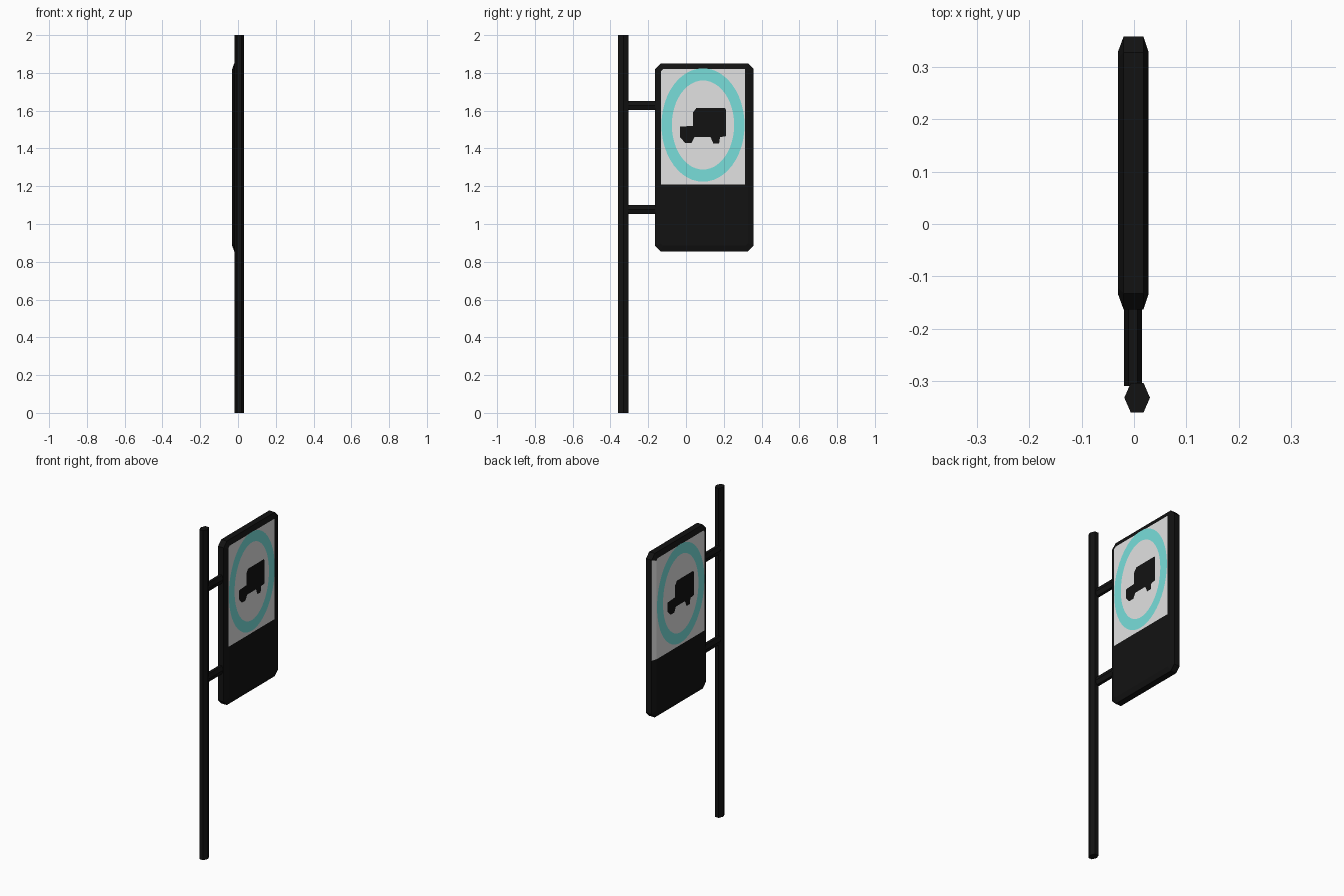
import bpy, bmesh, math
from mathutils import Matrix, Vector

if "Cube" in bpy.data.objects:
    bpy.data.objects.remove(bpy.data.objects["Cube"])


def mat(name, r, g, b):
    m = bpy.data.materials.new(name)
    m.diffuse_color = (r, g, b, 1)
    m.use_nodes = True
    m.node_tree.nodes["Principled BSDF"].inputs["Base Color"].default_value = m.diffuse_color
    return m


BLACK = mat("black", 0.006, 0.006, 0.006)
WHITE = mat("white", 0.76, 0.76, 0.76)
CYAN = mat("cyan", 0.19, 0.73, 0.70)


def finish(bm, name, *mats):
    me = bpy.data.meshes.new(name)
    bm.to_mesh(me)
    bm.free()
    for m in mats:
        me.materials.append(m)
    ob = bpy.data.objects.new(name, me)
    bpy.context.collection.objects.link(ob)
    return ob


def hex_tube(name, centre, rot, scale):
    """Six-sided tube, scaled from a unit hexagon prism."""
    bm = bmesh.new()
    bmesh.ops.create_cone(bm, cap_ends=True, segments=6, radius1=1, radius2=1, depth=1)
    # put hexagon corners on the local x axis
    if not any(abs(v.co.x) > 0.99 for v in bm.verts):
        bmesh.ops.rotate(bm, verts=bm.verts, matrix=Matrix.Rotation(math.radians(30), 3, 'Z'))
    bm.transform(Matrix.Translation(centre) @ rot @ Matrix.Diagonal((*scale, 1)))
    return finish(bm, name, BLACK)


# Post and the two arms that carry the panel
hex_tube("post", (0.006, -0.332, 1.0), Matrix.Identity(4), (0.0245, 0.0325, 2.0))
for name, z in (("upper_arm", 1.627), ("lower_arm", 1.077)):
    hex_tube(name, (-0.002, -0.225, z), Matrix.Rotation(math.pi / 2, 4, 'X'), (0.017, 0.0285, 0.17))

# Panel: octagonal outline with a bevelled rim on both faces
Y0, Y1, Z0, Z1 = -0.163, 0.358, 0.855, 1.85


def outline(inset, c):
    a, b, d, e = Y0 + inset, Y1 - inset, Z0 + inset, Z1 - inset
    return [(a + c, d), (b - c, d), (b, d + c), (b, e - c),
            (b - c, e), (a + c, e), (a, e - c), (a, d + c)]


bm = bmesh.new()
rings = []
for x, inset, c in ((-0.031, 0.03, 0.012), (-0.02, 0, 0.03), (0.018, 0, 0.03), (0.028, 0.03, 0.012)):
    rings.append([bm.verts.new((x, y, z)) for y, z in outline(inset, c)])
for lo, hi in zip(rings, rings[1:]):
    for i in range(8):
        j = (i + 1) % 8
        bm.faces.new((lo[i], lo[j], hi[j], hi[i]))
bm.faces.new(rings[0])
bm.faces.new(rings[-1])
# cut lines bounding the white sign area
for co, no in (((0, 0, 1.21), (0, 0, 1)), ((0, 0.312, 0), (0, 1, 0))):
    bmesh.ops.bisect_plane(bm, geom=bm.verts[:] + bm.edges[:] + bm.faces[:], plane_co=co, plane_no=no)
bmesh.ops.recalc_face_normals(bm, faces=bm.faces)
for f in bm.faces:
    p = f.calc_center_median()
    in_area = p.y > -0.13 and 1.21 < p.z < 1.82
    front = f.normal.x > 0.99 and p.y < 0.312
    back = f.normal.x < -0.1
    f.material_index = int(in_area and (front or back))
finish(bm, "sign_panel", BLACK, WHITE)


# Painted ring and truck silhouette as thin plates on each face
TRUCK = [(-0.032, 1.515), (0.037, 1.52), (0.037, 1.59), (0.055, 1.614), (0.205, 1.614),
         (0.212, 1.605), (0.212, 1.465), (0.18, 1.46), (0.175, 1.425), (0.145, 1.425),
         (0.13, 1.46), (0.045, 1.46), (0.03, 1.43), (-0.005, 1.43), (-0.032, 1.46)]


def plate(bm, pts, x, side):
    f = bm.faces.new([bm.verts.new((x, y, z)) for y, z in pts])
    f.normal_update()
    if f.normal.x * side < 0:
        f.normal_flip()


for side, x, cy, ry, label in ((1, 0.0295, 0.09, 0.22, "right"), (-1, -0.0325, 0.097, 0.227, "left")):
    bm = bmesh.new()
    n = 48
    for i in range(n):
        a, b = 2 * math.pi * i / n, 2 * math.pi * (i + 1) / n
        plate(bm, [(cy + ry * k * math.cos(t), 1.524 + h * math.sin(t))
                   for t, k, h in ((a, 1, 0.3), (b, 1, 0.3), (b, 0.75, 0.236), (a, 0.75, 0.236))], x, side)
    bmesh.ops.remove_doubles(bm, verts=bm.verts, dist=1e-5)
    finish(bm, label + "_ring", CYAN)

    bm = bmesh.new()
    k = ry / 0.22
    plate(bm, [(cy + side * k * (y - 0.09), z) for y, z in TRUCK], x, side)
    bmesh.ops.triangulate(bm, faces=bm.faces)
    finish(bm, label + "_truck_silhouette", BLACK)
